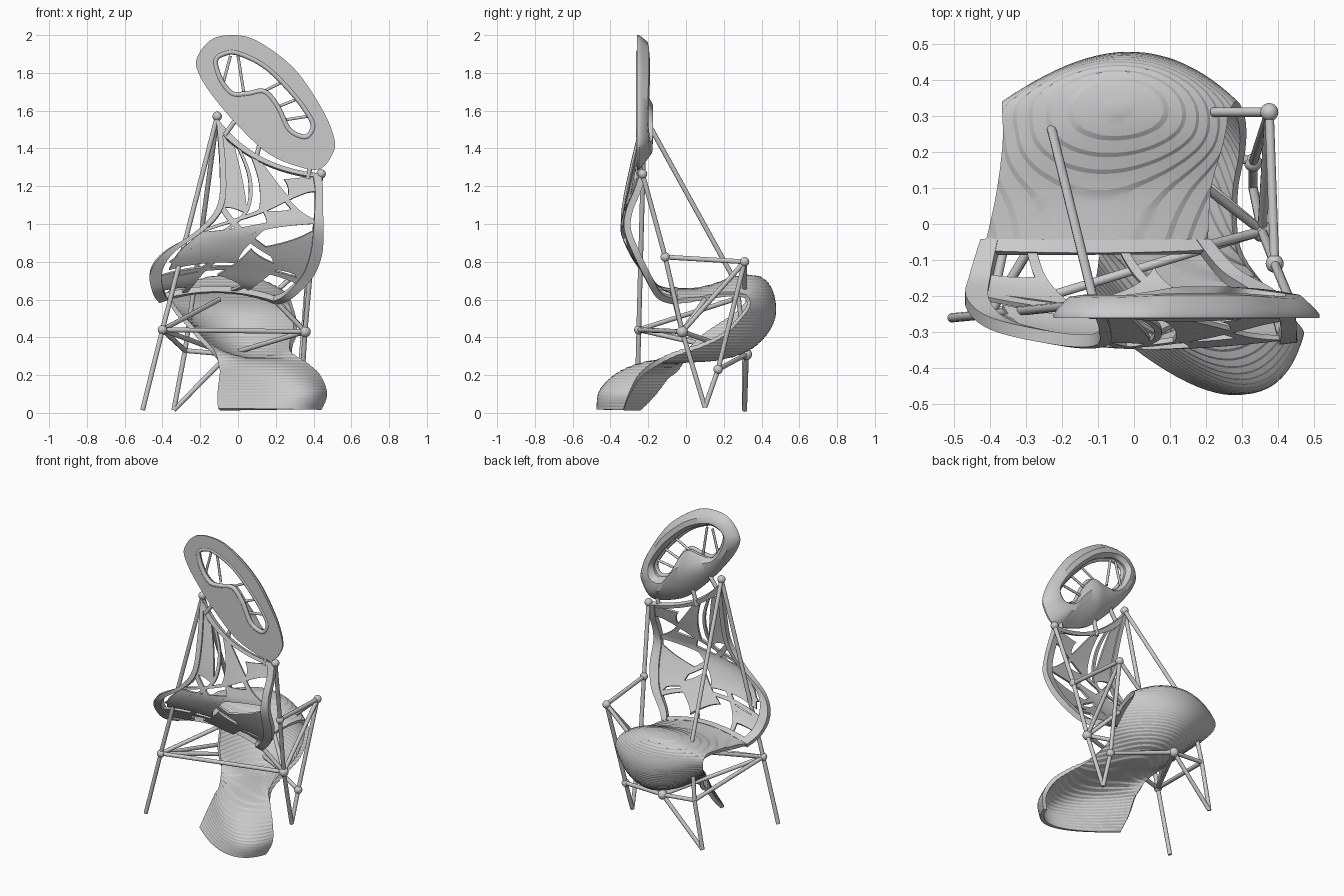
import bpy, bmesh, math
from mathutils import Vector as V

if "Cube" in bpy.data.objects:
    bpy.data.objects.remove(bpy.data.objects["Cube"])


def make(name, verts, faces, thick=0.0, layer=0.0):
    me = bpy.data.meshes.new(name)
    me.from_pydata([tuple(v) for v in verts], [], faces)
    bm = bmesh.new()
    bm.from_mesh(me)
    bmesh.ops.recalc_face_normals(bm, faces=bm.faces)
    bm.to_mesh(me)
    bm.free()
    ob = bpy.data.objects.new(name, me)
    bpy.context.collection.objects.link(ob)
    bpy.context.view_layer.objects.active = ob
    bpy.ops.object.select_all(action='DESELECT')
    ob.select_set(True)
    if thick:
        m = ob.modifiers.new("thickness", 'SOLIDIFY')
        m.thickness, m.offset = thick, 0
        bpy.ops.object.modifier_apply(modifier=m.name)
    if layer:
        terrace(ob.data, layer)
    bpy.ops.object.shade_smooth_by_angle(angle=math.radians(40 if not layer else 14))
    return ob


def terrace(me, h):
    # cut at layer heights and pull the layers into shallow laminated steps
    bm = bmesh.new()
    bm.from_mesh(me)
    top = max(v.co.z for v in bm.verts)
    for k in range(1, int(top / h) + 1):
        for z in (k * h, (k + .75) * h):
            bmesh.ops.bisect_plane(bm, geom=bm.verts[:] + bm.edges[:] + bm.faces[:], dist=1e-5,
                                   plane_co=(0, 0, z), plane_no=(0, 0, 1))
    for v in bm.verts:
        k = math.floor(v.co.z / h + 1e-3)
        f = v.co.z / h - k
        if k > 0:
            v.co.z = (k + (f * .67 if f <= .75 else .5 + (f - .75) * 2)) * h
    bm.to_mesh(me)
    bm.free()


def catmull(pts, t, closed=False):
    n = len(pts)
    i = int(math.floor(t)) if closed else max(0, min(n - 2, int(t)))
    f = t - i
    get = (lambda k: pts[k % n]) if closed else (lambda k: pts[max(0, min(n - 1, k))])
    a, b, c, d = (get(i + k) for k in (-1, 0, 1, 2))
    return 0.5 * (2 * b + (c - a) * f + (2 * a - 5 * b + 4 * c - d) * f * f
                  + (3 * b - a - 3 * c + d) * f ** 3)


def surface(rows):
    # rows of left / middle / right points (in hundredths) -> smooth surface P(u, v)
    cols = [[V(r[k:k + 3]) / 100 for r in rows] for k in (0, 3, 6)]

    def P(u, v):
        l, m, r = (catmull(c, v) for c in cols)
        return l * (1 - u) * (1 - 2 * u) + m * 4 * u * (1 - u) + r * u * (2 * u - 1)
    return P


def sheet(name, fn, nu, nv, thick, layer=0.0):
    vs = [fn(i / nu, j / nv) for j in range(nv + 1) for i in range(nu + 1)]
    w = nu + 1
    fs = [(j * w + i, j * w + i + 1, (j + 1) * w + i + 1, (j + 1) * w + i)
          for j in range(nv) for i in range(nu)]
    return make(name, vs, fs, thick, layer)


# S-shaped laminated seat shell, foot to seat rear
S = surface([
    (-10, -25, 2, 25, -46, 2, 43, -33, 2),
    (-10, -17, 10, 27, -44, 12, 46, -30, 10),
    (-9, -10, 19, 20, -34, 21, 43, -25, 19),
    (-9, -5, 23, 14, -20, 26, 37, -18, 25),
    (-12, 0, 31, 10, -2, 28, 29, -7, 31),
    (-20, 8, 40, 4, 15, 29, 28, 8, 36),
    (-26, 18, 47, 2, 32, 34, 30, 20, 42),
    (-31, 26, 52, 0, 43, 44, 30, 28, 50),
    (-35, 32, 58, -2, 46.5, 56, 28, 33, 57),
    (-36, 32, 64, -3, 42, 69, 26, 31, 62),
    (-36, 22, 64, -3, 30, 72, 24, 22, 63),
    (-38, 8, 62, -7, 10, 66, 21, 10, 61),
    (-41, -6, 60, -10, -5, 65, 20, -6, 59)])
sheet("seat_shell", lambda u, v: S(u, v * 12), 24, 90, 0.025, 0.016)

# Backrest surface, bottom to top
B = surface([
    (-41, -5, 60, -10, -5, 65, 20, -5, 59),
    (-44, -15, 65, -7, -16, 68, 28, -14, 62),
    (-45, -22, 75, -3, -24, 77, 38, -20, 72),
    (-38, -28, 85, 0, -30, 86, 43, -26, 84),
    (-20, -32, 97, 8, -34, 97, 44, -31, 97),
    (-10, -32, 110, 14, -32, 107, 44, -30, 107),
    (-9, -28, 130, 15, -28, 122, 44, -26, 117),
    (-11, -22, 155, 12, -25, 135, 43, -23, 126)])


def rib(name, a, c, b, width, thick=0.014):
    # strip following a bent path through a, c, b in surface coordinates
    a, b, c = V(a), V(b), V(c)

    def path(t):
        return a * (1 - t) * (1 - 2 * t) + c * 4 * t * (1 - t) + b * t * (2 * t - 1)

    def fn(s, t):
        p, d = path(t), path(t + .01) - path(t - .01)
        n = V((-d.y * .12, d.x * .6)).normalized() * (s - .5) * width
        return B(p.x + n.x / .6, p.y + n.y / .12)
    return sheet(name, fn, 2, 40, thick)


def patch(name, a, b, c, d):
    a, b, c, d = V(a), V(b), V(c), V(d)

    def fn(s, t):
        # edges curve gently inwards
        s2 = .5 + (s - .5) * (1 - .5 * t * (1 - t))
        t2 = .5 + (t - .5) * (1 - .5 * s * (1 - s))
        p = a.lerp(b, s2).lerp(d.lerp(c, s2), t2)
        return B(p.x, p.y)
    return sheet(name, fn, 12, 12, 0.014)


# Backrest rim
rib("back_rim_left", (.02, 0), (.02, 3.5), (.02, 7), .045, .035)
rib("back_rim_right", (.98, 0), (.98, 3.5), (.98, 7), .04, .035)
rib("back_rim_bottom", (0, .15), (.5, .15), (1, .15), .05, .03)
rib("back_rim_top", (0, 6.9), (.5, 6.9), (1, 6.9), .045, .03)

# Crossing ribs
for i, (a, c, b) in enumerate([
        ((.22, 6.9), (.33, 5.2), (.1, 2.4)),
        ((.4, 6.9), (.64, 5.7), (.97, 4.3)),
        ((.97, 6.2), (.48, 5), (.02, 3.9)),
        ((.02, 5), (.55, 3.5), (.97, 1.8)),
        ((.2, .2), (.35, 2.2), (.6, 4.2)),
        ((.6, .2), (.72, 2), (.97, 3.8)),
        ((.03, 1.6), (.5, 2), (.97, 1.7))]):
    rib(f"back_rib_{i}", a, c, b, .024)

# Filled back panels
for i, q in enumerate([
        ((.02, 6.9), (.2, 6.7), (.34, 4.8), (.02, 4.9)),
        ((.38, 6.9), (.5, 6.7), (.74, 5.5), (.44, 4.9)),
        ((.68, 6.3), (.98, 6.9), (.98, 6), (.7, 5.5)),
        ((.48, 5), (.75, 5.1), (.99, 4.3), (.6, 4)),
        ((.1, 2.0), (.03, 3.9), (.64, 4.5), (.52, 2.3)),
        ((.76, 2.1), (.66, 3.2), (.98, 4.1), (.98, 1.8)),
        ((.42, 1.6), (.58, 3.1), (.8, 2.3), (.7, .7)),
        ((.03, .9), (.03, 1.6), (.3, 1.8), (.24, .9))]):
    patch(f"back_panel_{i}", *q)

# Headrest: flat front, domed back, kidney-shaped opening
outer = [V((x, z)) for x, z in [
    (-.22, 1.87), (-.15, 1.97), (-.04, 2.0), (.1, 1.97), (.3, 1.82), (.45, 1.6), (.51, 1.45),
    (.5, 1.37), (.43, 1.29), (.3, 1.31), (.15, 1.38), (0, 1.52), (-.12, 1.66), (-.2, 1.78)]]
inner = [V((x, z)) for x, z in [
    (-.12, 1.86), (-.08, 1.9), (0, 1.905), (.15, 1.83), (.3, 1.68), (.39, 1.55), (.39, 1.49),
    (.35, 1.46), (.27, 1.5), (.21, 1.62), (.14, 1.70), (.05, 1.69), (-.03, 1.69), (-.09, 1.76)]]
N = 112
vs, fs = [], []
profile = [(0, -.26), (1, -.26), (1, -.215), (.75, -.195), (.4, -.205), (.1, -.236), (0, -.25)]
for i in range(N):
    o, n = (catmull(l, i * 14 / N, True) for l in (outer, inner))
    wide = min(1, (o - n).length / .3)
    for f, y in profile:
        p = o.lerp(n, f)
        if y > -.255:
            y = -.25 + (y + .25) * (.75 + .25 * wide) + .03 * wide * math.sin(math.pi * f)
        vs.append((p.x, y, p.y))
K = len(profile)
for i in range(N):
    for k in range(K):
        a, b = i * K, (i + 1) % N * K
        fs.append((a + k, b + k, b + (k + 1) % K, a + (k + 1) % K))
make("headrest", vs, fs)

# Raised lip round the opening
cu = bpy.data.curves.new("headrest_lip", 'CURVE')
cu.dimensions, cu.bevel_depth, cu.bevel_resolution = '3D', .014, 2
sp = cu.splines.new('POLY')
sp.points.add(N - 1)
sp.use_cyclic_u = True
for i, pt in enumerate(sp.points):
    p = catmull(inner, i * 14 / N, True)
    pt.co = (p.x, -.25, p.y, 1)
bpy.context.collection.objects.link(bpy.data.objects.new("headrest_lip", cu))


def rod(name, a, b, r=.013):
    a, b = V(a), V(b)
    d = (b - a).normalized()
    s = d.orthogonal().normalized()
    t = d.cross(s)
    ring = [(s * math.cos(k * math.pi / 6) + t * math.sin(k * math.pi / 6)) * r for k in range(12)]
    f = [(k, (k + 1) % 12, 12 + (k + 1) % 12, 12 + k) for k in range(12)]
    make(name, [a + p for p in ring] + [b + p for p in ring],
         f + [tuple(range(12)), tuple(range(12, 24))])


# Thin braces across the headrest opening, short posts below it
for i, (a, b) in enumerate([((-.04, 1.89), (-.08, 1.74)), ((0, 1.89), (.03, 1.7)),
                            ((.23, 1.75), (.13, 1.7)), ((.31, 1.66), (.21, 1.62)),
                            ((.37, 1.57), (.24, 1.55))]):
    rod(f"headrest_brace_{i}", (a[0], -.225, a[1]), (b[0], -.225, b[1]), .008)
for i, (a, b) in enumerate([((-.07, 1.47), (0, 1.57)), ((.09, 1.33), (.12, 1.44)),
                            ((.37, 1.24), (.39, 1.34))]):
    rod(f"headrest_post_{i}", (a[0], -.245, a[1]), (b[0], -.24, b[1]))

# Strut frame: joints, feet and seat attachment points
P = dict(A=(-.11, -.22, 1.57), B=(-.4, -.25, .44), C=(.355, -.02, .43), D=(.44, -.23, 1.265),
         E=(.39, -.11, .825), F=(.375, .31, .8), G=(.33, .17, .23), I=(-.05, .32, .31),
         J=(-.28, .31, .33), h=(.33, .10, .03), t=(-.34, .31, .015), l=(-.505, -.26, .015),
         p=(-.23, .27, .68), q=(.22, .31, .66), r=(.2, -.06, .59), s=(.2, .1, .6),
         u=(-.1, .25, .6))
for pair in "AB Bl Ap pJ BC BJ BI Bu DE EC EF FC FG Fq Ch Gh Cr Cs CI GI IJ It Jt".split():
    rod("strut_" + pair, P[pair[0]], P[pair[1]])
for k in "ABCDEFGI":
    bpy.ops.mesh.primitive_uv_sphere_add(segments=20, ring_count=12, location=P[k],
                                         radius=.03 if k in "CI" else .025)
    bpy.context.object.name = "joint_" + k
    bpy.ops.object.shade_smooth()
